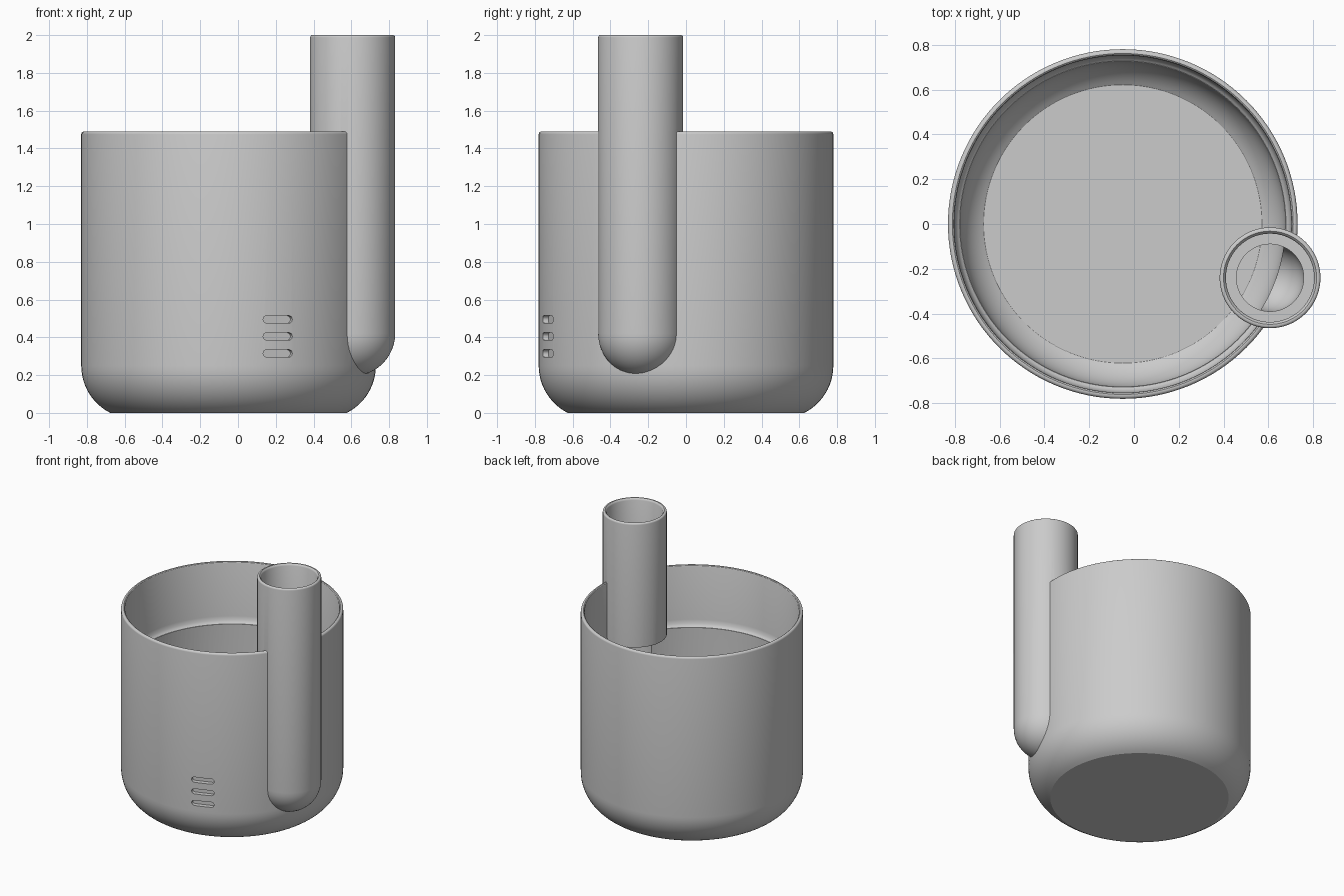
import bpy, bmesh, math
from mathutils import Matrix, Vector

if "Cube" in bpy.data.objects:
    bpy.data.objects.remove(bpy.data.objects["Cube"], do_unlink=True)

grey = bpy.data.materials.new("plain_grey")
grey.use_nodes = True
colour = (0.6, 0.6, 0.6, 1)
grey.diffuse_color = colour
grey.node_tree.nodes["Principled BSDF"].inputs["Base Color"].default_value = colour

POT = Vector((-0.05, 0, 0))
TUBE = Vector((0.607, -0.24, 0))


def new_object(name, bm):
    bmesh.ops.remove_doubles(bm, verts=bm.verts, dist=1e-5)
    bmesh.ops.recalc_face_normals(bm, faces=bm.faces)
    mesh = bpy.data.meshes.new(name)
    bm.to_mesh(mesh)
    bm.free()
    mesh.materials.append(grey)
    obj = bpy.data.objects.new(name, mesh)
    bpy.context.collection.objects.link(obj)
    return obj


def lathe(name, profile, centre, steps):
    """Spin a closed (radius, height) profile into a solid."""
    bm = bmesh.new()
    verts = [bm.verts.new((r, 0, z)) for r, z in profile]
    edges = [bm.edges.new(pair) for pair in zip(verts, verts[1:])]
    bmesh.ops.spin(bm, geom=verts + edges, cent=(0, 0, 0), axis=(0, 0, 1),
                   angle=math.tau, steps=steps, use_merge=True)
    bmesh.ops.translate(bm, vec=centre, verts=bm.verts)
    return new_object(name, bm)


def arc(r, z, radius, start, end, count=12):
    """Profile points on an arc, angles in degrees."""
    angles = [math.radians(start + (end - start) * i / count) for i in range(count + 1)]
    return [(max(0, r + radius * math.cos(a)), z + radius * math.sin(a)) for a in angles]


def boolean(target, tool, operation):
    mod = target.modifiers.new(operation.lower(), "BOOLEAN")
    mod.operation = operation
    mod.solver = "EXACT"
    mod.object = tool
    bpy.context.view_layer.objects.active = target
    bpy.ops.object.modifier_apply(modifier=mod.name)
    bpy.data.objects.remove(tool, do_unlink=True)


# Pot body with a rounded base and rim
base = math.degrees(math.asin(0.25 / 0.28))
pot = lathe("planter_pot", [(0, 0)] + arc(0.5, 0.25, 0.28, -base, 0)
            + arc(0.765, 1.475, 0.015, 0, 90, 4) + [(0, 1.49)], POT, 128)

# Upper cavity with a rounded ledge near the middle
upper = lathe("upper_cavity", [(0, 1.02), (0.728, 1.02), (0.737, 1.027), (0.746, 1.042),
                               (0.752, 1.07), (0.752, 1.478), (0.755, 1.486),
                               (0.762, 1.491), (0.762, 1.6), (0, 1.6)], POT, 128)
boolean(pot, upper, "DIFFERENCE")

# Filling tube with a round bottom
tube = lathe("filling_tube", arc(0, 0.42, 0.225, -90, 0)
             + arc(0.213, 1.988, 0.012, 0, 90, 4) + [(0, 2)], TUBE, 72)
boolean(pot, tube, "UNION")

# Lower reservoir with a flat floor, open to the tube
floor = math.degrees(math.asin(0.19 / 0.225))
lower = lathe("lower_cavity", [(0, 0.06)] + arc(0.5, 0.25, 0.225, -floor, 0)
              + [(0.725, 1.04), (0, 1.04)], POT, 128)
boolean(pot, lower, "DIFFERENCE")

# Stepped bore of the tube
bore = lathe("tube_bore", arc(0, 0.42, 0.15, -90, 0)
             + [(0.15, 1.1), (0.197, 1.1), (0.197, 1.985), (0.201, 1.994),
                (0.209, 2.001), (0.209, 2.1), (0, 2.1)], TUBE, 72)
boolean(pot, bore, "DIFFERENCE")

# Three shallow rounded slots on the front wall
heading = math.asin(0.262 / 0.78)
for height in (0.315, 0.405, 0.495):
    bm = bmesh.new()
    outline = []
    for side in (1, -1):
        for i in range(9):
            a = math.pi * i / 8 - math.pi / 2
            outline.append(bm.verts.new((side * (0.062 + 0.02 * math.cos(a)), -0.745,
                                         side * 0.02 * math.sin(a))))
    face = bm.faces.new(outline)
    extruded = bmesh.ops.extrude_face_region(bm, geom=[face])["geom"]
    bmesh.ops.translate(bm, vec=(0, -0.1, 0),
                        verts=[v for v in extruded if isinstance(v, bmesh.types.BMVert)])
    bm.transform(Matrix.Translation(POT + Vector((0, 0, height)))
                 @ Matrix.Rotation(heading, 4, "Z"))
    boolean(pot, new_object("slot_cutter", bm), "DIFFERENCE")

bpy.ops.object.select_all(action="DESELECT")
pot.select_set(True)
bpy.context.view_layer.objects.active = pot
bpy.ops.object.shade_smooth_by_angle(angle=math.radians(28))
